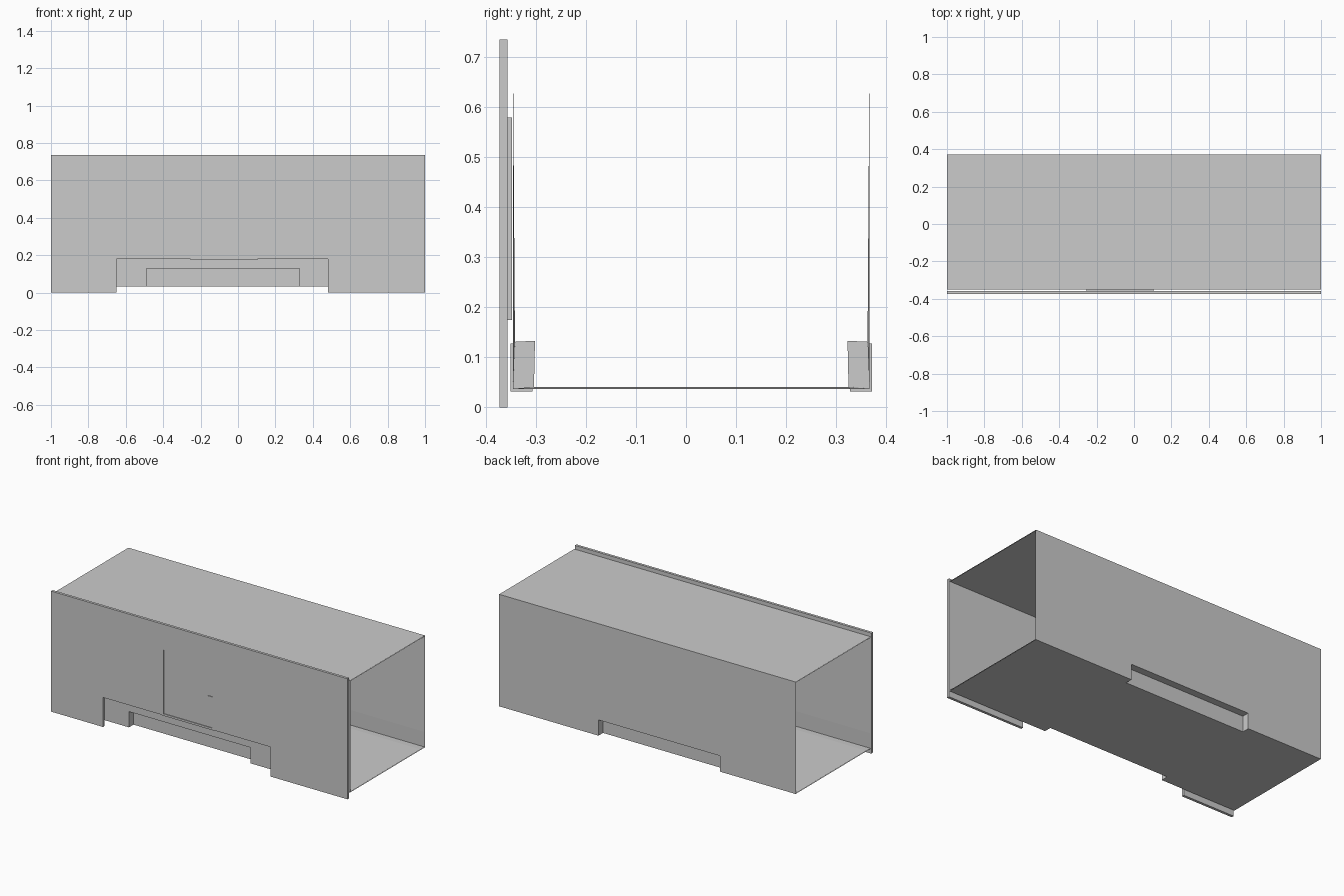
import bpy, bmesh
from mathutils import Vector

if "Cube" in bpy.data.objects:
    bpy.data.objects.remove(bpy.data.objects["Cube"])


def finish(name, bm):
    mesh = bpy.data.meshes.new(name)
    bm.to_mesh(mesh)
    bm.free()
    ob = bpy.data.objects.new(name, mesh)
    bpy.context.collection.objects.link(ob)
    return ob


def box(name, lo, hi):
    bm = bmesh.new()
    bmesh.ops.create_cube(bm, size=1)
    lo, hi = Vector(lo), Vector(hi)
    for v in bm.verts:
        v.co = (lo + hi) / 2 + v.co * (hi - lo)
    return finish(name, bm)


# Front panel with a wide notch along the bottom
FRONT, BACK = -0.373, 0.372
outline = [(-1, 0), (-0.65, 0), (-0.65, 0.18), (0.48, 0.18),
           (0.48, 0), (1, 0), (1, 0.735), (-1, 0.735)]
bm = bmesh.new()
face = bm.faces.new([bm.verts.new((x, FRONT, z)) for x, z in outline])
ext = bmesh.ops.extrude_face_region(bm, geom=[face])
bmesh.ops.translate(bm, vec=(0, 0.016, 0),
                    verts=[g for g in ext["geom"] if isinstance(g, bmesh.types.BMVert)])
bmesh.ops.recalc_face_normals(bm, faces=bm.faces)
panel = finish("front_panel", bm)

# Shallow door opening in the panel
cutter = box("door_opening_cutter", (-0.24, -0.40, 0.19), (0.09, -0.34, 0.58))
cutter.hide_render = True
cutter.hide_set(True)
cut = panel.modifiers.new("door_opening", "BOOLEAN")
cut.object = cutter
cut.operation = "DIFFERENCE"
cut.solver = "EXACT"

# Door leaf and its small recessed handle
box("door", (-0.255, -0.369, 0.175), (0.105, -0.348, 0.5795))
box("door_handle", (0.06, FRONT, 0.35), (0.088, -0.365, 0.38))

# Open-ended shell: floor, walls and top, with a low recess front and back
yf, yb, zb, zt = -0.351, BACK, 0.032, 0.715
depth, zr = 0.044, 0.128
xs = [-1, -0.49, 0.33, 1]


def profile(recessed):
    def lip(y, inner):
        return (inner, zr) if recessed else (y, zb)
    fi, bi = yf + depth, yb - depth
    return [(fi, zb), lip(yf, fi), (yf, zr), (yf, zt),
            (yb, zt), (yb, zr), lip(yb, bi), (bi, zb)]


bm = bmesh.new()
for i in range(3):
    pts = profile(i == 1)
    for a, b in zip(pts, pts[1:] + pts[:1]):
        bm.faces.new([bm.verts.new(p) for p in (
            (xs[i], *a), (xs[i + 1], *a), (xs[i + 1], *b), (xs[i], *b))])
for x in xs[1:3]:
    for y, inner in ((yf, yf + depth), (yb, yb - depth)):
        bm.faces.new([bm.verts.new((x, *p)) for p in
                      ((y, zb), (y, zr), (inner, zr), (inner, zb))])
bmesh.ops.remove_doubles(bm, verts=bm.verts, dist=1e-5)
bmesh.ops.recalc_face_normals(bm, faces=bm.faces)
top = max(bm.faces, key=lambda f: f.calc_center_median().z)
if top.normal.z < 0:
    bmesh.ops.reverse_faces(bm, faces=bm.faces)
shell = finish("shell", bm)
sol = shell.modifiers.new("thickness", "SOLIDIFY")
sol.thickness = 0.005
sol.offset = -1
sol.use_even_offset = True
sol.use_rim = False
